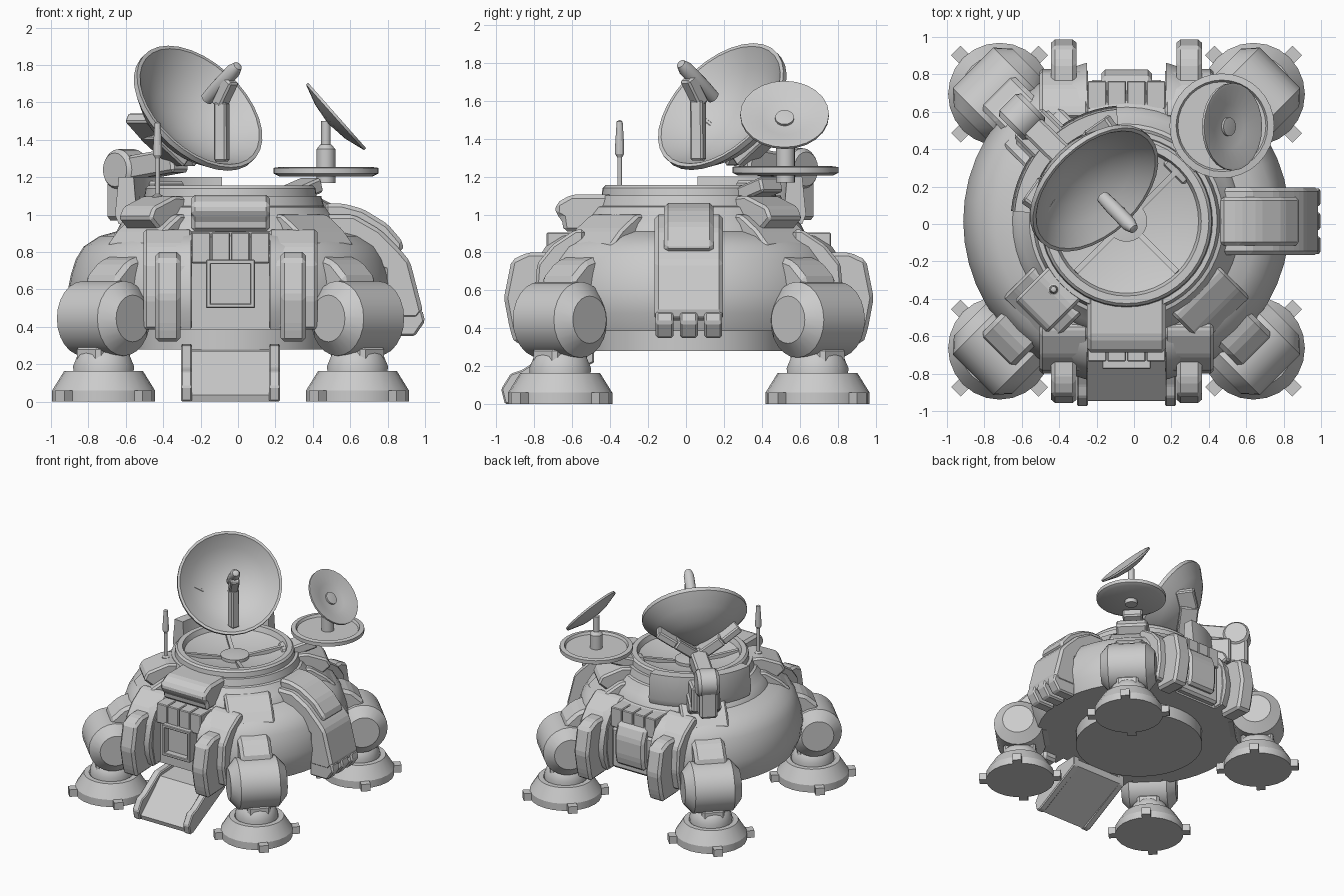
import bpy, bmesh
from math import radians, cos, sin, pi
from mathutils import Matrix, Vector

if "Cube" in bpy.data.objects:
    bpy.data.objects.remove(bpy.data.objects["Cube"])

CX, CY = -0.04, 0.015
T = Matrix.Translation


def polar(deg, r=0, z=0):
    """Frame at the body axis: local x points outwards."""
    return T((CX, CY, 0)) @ Matrix.Rotation(radians(deg), 4, 'Z') @ T((r, 0, z))


def aim(p, n):
    return T(p) @ Vector(n).to_track_quat('Z', 'Y').to_matrix().to_4x4()


def finish(name, bm, m, bevel=0, smooth=False):
    bmesh.ops.remove_doubles(bm, verts=bm.verts, dist=1e-5)
    bmesh.ops.recalc_face_normals(bm, faces=bm.faces)
    if bevel:
        bmesh.ops.bevel(bm, geom=bm.edges[:], offset=bevel, segments=1, profile=0.5, affect='EDGES')
    bm.transform(m)
    me = bpy.data.meshes.new(name)
    bm.to_mesh(me)
    bm.free()
    if smooth:
        me.shade_smooth()
        me.set_sharp_from_angle(angle=radians(28))
    ob = bpy.data.objects.new(name, me)
    bpy.context.collection.objects.link(ob)
    return ob


def lathe(name, prof, m=Matrix(), segs=32, arc=None, smooth=True):
    """Spin (r, z) points; with arc=(a0, a1) the profile is a closed loop."""
    bm = bmesh.new()
    a0, a1 = arc or (0, 360)
    n = segs + 1 if arc else segs
    rows = []
    for i in range(n):
        a = radians(a0 + (a1 - a0) * i / segs)
        rows.append([bm.verts.new((r * cos(a), r * sin(a), z)) for r, z in prof])
    k = len(prof)
    for i in range(segs):
        A, B = rows[i], rows[(i + 1) % n]
        for j in range(k if arc else k - 1):
            q = (j + 1) % k
            bm.faces.new((A[j], A[q], B[q], B[j]))
    if arc:
        bm.faces.new(rows[0])
        bm.faces.new(rows[-1])
    bmesh.ops.dissolve_degenerate(bm, dist=1e-5, edges=bm.edges)
    return finish(name, bm, m, 0, smooth)


def prism(name, prof, w, m=Matrix(), bevel=0.015):
    """Profile in local x-z, extruded along y."""
    bm = bmesh.new()
    A = [bm.verts.new((x, -w / 2, z)) for x, z in prof]
    B = [bm.verts.new((x, w / 2, z)) for x, z in prof]
    bm.faces.new(A)
    bm.faces.new(B)
    for i in range(len(A)):
        j = (i + 1) % len(A)
        bm.faces.new((A[i], A[j], B[j], B[i]))
    return finish(name, bm, m, bevel)


def box(name, lo, hi, m=Matrix(), bevel=0):
    prof = [(lo[0], lo[2]), (hi[0], lo[2]), (hi[0], hi[2]), (lo[0], hi[2])]
    return prism(name, prof, hi[1] - lo[1], m @ T((0, (lo[1] + hi[1]) / 2, 0)), bevel)


def beam(name, p, q, w, h, bevel=0.01):
    d = Vector(q) - Vector(p)
    return box(name, (-w / 2, -h / 2, 0), (w / 2, h / 2, d.length), aim(p, d), bevel)


# Main hull with door bays cut into front and back
hull = lathe("hull", [(0, .28), (.51, .28), (.51, .385), (.82, .385), (.86, .48), (.873, .58), (.853, .68),
                      (.828, .76), (.785, .83), (.70, .885), (.61, .91), (.59, .95), (.57, .97), (.52, 1.04),
                      (.50, 1.045), (.485, 1.10), (.46, 1.10), (.455, 1.14), (.44, 1.155), (.40, 1.155),
                      (.385, 1.115), (.26, 1.075), (0, 1.05)], T((CX, CY, 0)), 48)
cutters = [box("bay_cutter", (.70, -.21, .3), (1.1, .21, 1.0), polar(a)) for a in (-90, 90)]
for c in cutters:
    c.hide_render = True
    mod = hull.modifiers.new("bay", 'BOOLEAN')
    mod.operation, mod.solver, mod.object = 'DIFFERENCE', 'EXACT', c
bpy.context.view_layer.update()
cut = bpy.data.meshes.new_from_object(hull.evaluated_get(bpy.context.evaluated_depsgraph_get()))
hull.modifiers.clear()
hull.data = cut
for c in cutters:
    bpy.data.objects.remove(c)
cut.set_sharp_from_angle(angle=radians(28))

# Roof hub and spokes
lathe("roof_hub", [(0, 1.04), (.11, 1.04), (.11, 1.085), (0, 1.095)], T((CX, CY, 0)), 24)
for a in (45, 135, 225, 315):
    m = polar(a)
    beam("roof_spoke", m @ Vector((.09, 0, 1.06)), m @ Vector((.385, 0, 1.115)), .03, .03, 0)

# Four legs: foot, tabs, ankle, knee barrel, shoulder
for a in (45, 135, 225, 315):
    m = polar(a, .96)
    lathe("foot", [(0, 0), (.275, 0), (.275, .06), (.21, .165), (.17, .165), (.13, .13), (0, .13)], m, 24)
    for k in range(4):
        box("foot_tab", (.2, -.036, 0), (.33, .036, .06), m @ Matrix.Rotation(k * pi / 2, 4, 'Z'))
    lathe("ankle", [(0, .12), (.16, .12), (.165, .19), (.14, .25), (.09, .3), (0, .3)], m, 20)
    box("ankle_yoke", (-.13, -.09, .15), (.13, .09, .30), m, .02)
    lathe("knee_barrel", [(0, -.22), (.125, -.22), (.2, -.153), (.2, .153), (.125, .22), (0, .22)],
          m @ T((0, 0, .445)) @ Matrix.Rotation(pi / 2, 4, 'X'), 24)
    prism("hip", [(.6, .40), (.95, .36), (.95, .55), (.88, .62), (.6, .70)], .27, polar(a))
    prism("shoulder", [(.6, .70), (.86, .58), (.97, .60), (.99, .66), (.89, .75), (.76, .79), (.6, .91)],
          .25, polar(a), .025)
    prism("shoulder_step", [(.5, .9), (.74, .78), (.76, .84), (.68, .92), (.56, 1.0), (.5, 1.0)], .36, polar(a))

# Ribs and slats beside and inside both bays
for a in (-90, 90):
    for s in (-1, 1):
        m = polar(a) @ T((0, s * .335, 0))
        prism("rib_outer", [(.7, .33), (.92, .32), (.945, .40), (.975, .56), (.935, .76), (.85, .80), (.7, .80)],
              .135, m, .02)
        prism("rib_backing", [(.55, .385), (.78, .385), (.815, .55), (.80, .74), (.72, .84), (.6, .92), (.55, .92)],
              .26, m, .015)
    for i in range(4):
        y = -.21 + i * .105
        box("bay_slat", (.6, y + .002, .74), (.75, y + .103, .905), polar(a), .006)

# Front hood and door frame
hood = [(.4, 1.105), (.62, 1.105), (.70, 1.06), (.705, 1.0), (.67, .98), (.66, .91), (.4, .91)]
prism("front_hood", hood, .42, polar(-90), .02)
for lo, hi in ((-.13, -.105), (.105, .13)):
    box("door_jamb", (.66, lo, .50), (.79, hi, .76), polar(-90), .005)
for z in (.50, .735):
    box("door_lintel", (.66, -.13, z), (.79, .13, z + .025), polar(-90), .005)
box("door", (.66, -.11, .50), (.735, .11, .75), polar(-90))

# Rear hatch blocks
box("rear_block", (.6, -.2, .40), (.755, .2, .74), polar(90), .02)
prism("rear_hatch", [(.65, .46), (.79, .46), (.81, .55), (.81, .70), (.77, .80), (.65, .84)], .27, polar(90), .02)

# Entry ramp with side rails
prism("ramp", [(.5, .22), (.95, 0), (.96, .035), (.70, .27), (.5, .28)], .44, polar(-90), 0)
for s in (-1, 1):
    prism("ramp_rail", [(.5, .22), (.93, .0), (.97, .0), (.99, .08), (.94, .16), (.88, .18), (.70, .30), (.5, .31)],
          .06, polar(-90) @ T((0, s * .235, 0)), .008)

# Right side armour panel with fingers and hatch
prism("side_panel", [(.5, 1.0), (.66, 1.0), (.80, .92), (.91, .81), (.96, .75), (1.03, .48), (1.0, .44),
                     (.82, .44), (.82, .7), (.5, .85)], .36, polar(0), .02)
for s in (-1, 0, 1):
    prism("panel_finger", [(.82, .35), (.985, .35), (1.04, .43), (1.025, .49), (.82, .49)], .095,
          polar(0) @ T((0, s * .128, 0)), .012)
prism("side_hatch", [(.5, 1.06), (.60, 1.06), (.71, 1.03), (.84, .95), (.925, .85), (.92, .80), (.8, .8), (.5, .9)],
      .26, polar(0), .02)

# Corner equipment boxes
for a in (45, 135, 225):
    prism("corner_box", [(.42, 1.09), (.54, 1.10), (.70, 1.04), (.73, .98), (.66, .92), (.42, .90)], .25, polar(a), .015)

# Curved rear shield
lathe("rear_shield", [(.50, .95), (.60, .95), (.62, 1.0), (.60, 1.2), (.52, 1.2)], T((CX, CY, 0)), 16, (95, 175))

# Main dish, feed arm, fork and pivot
c = Vector((-.205, .183, 1.578))
n = Vector((.56, -.577, .595)).normalized()
t = Vector((.707, .707, 0))
d = t.cross(n)
d = d if d.z < 0 else -d
at = lambda a, b, s=0: c + n * a + d * b + t * s
lathe("main_dish", [(0, -.19), (.1, -.18), (.2, -.145), (.3, -.085), (.385, 0), (.405, 0), (.405, -.03),
                    (.31, -.12), (.2, -.185), (.1, -.215), (0, -.225)], aim(c, n), 32)
beam("feed_arm", at(-.04, .335), at(.15, .08), .07, .07)
beam("feed_arm_bend", at(.12, .085), at(.28, .03), .07, .07)
lathe("feed_horn", [(0, .06), (.035, .07), (.04, .16), (.04, .32), (.025, .365), (0, .375)], aim(c, n), 16)
mount = polar(135, .79)
knee = mount @ Vector((0, 0, 1.24))
beam("dish_stem", knee, at(-.29, .14), .13, .13, .015)
for s in (-1, 1):
    beam("fork_root", at(-.29, .15), at(-.235, .0, s * .19), .15, .08)
    beam("fork_tip", at(-.24, .01, s * .17), at(-.165, -.05, s * .31), .15, .06)
lathe("pivot_drum", [(0, -.085), (.09, -.085), (.11, -.06), (.11, .06), (.09, .085), (0, .085)],
      mount @ T((0, 0, 1.24)) @ Matrix.Rotation(pi / 2, 4, 'X'), 20)
box("pivot_post", (-.1, -.07, .97), (.09, .07, 1.23), mount, .02)
box("pivot_bracket", (.45, -.11, .97), (.75, .11, 1.18), polar(135), .015)

# Small dish on its round platform
p = Vector((.47, .525, 0))
lathe("platform", [(0, 1.205), (.25, 1.205), (.28, 1.22), (.28, 1.25), (.245, 1.255), (.235, 1.235), (0, 1.235)], T(p), 32)
lathe("small_dish_post", [(0, 1.17), (.05, 1.17), (.05, 1.35), (.03, 1.375), (.025, 1.375), (.025, 1.5), (0, 1.5)],
      T(p), 16)
lathe("small_dish", [(0, -.045), (.12, -.03), (.22, 0), (.234, 0), (.234, -.015), (.12, -.05), (0, -.065)],
      aim((.53, .52, 1.53), (.75, 0, .665)), 24)
lathe("small_dish_boss", [(0, -.05), (.05, -.05), (.05, -.025), (0, -.02)], aim((.53, .52, 1.53), (.75, 0, .665)), 16)
m = polar(45)
beam("platform_arm", m @ Vector((.36, 0, 1.08)), m @ Vector((.62, 0, 1.16)), .16, .08, .012)

# Whip antenna
lathe("antenna", [(0, 1.07), (.03, 1.07), (.03, 1.10), (.012, 1.11), (.012, 1.30), (.024, 1.32), (.024, 1.36),
                  (.016, 1.49), (0, 1.50)], T((-.43, -.35, 0)), 12)
